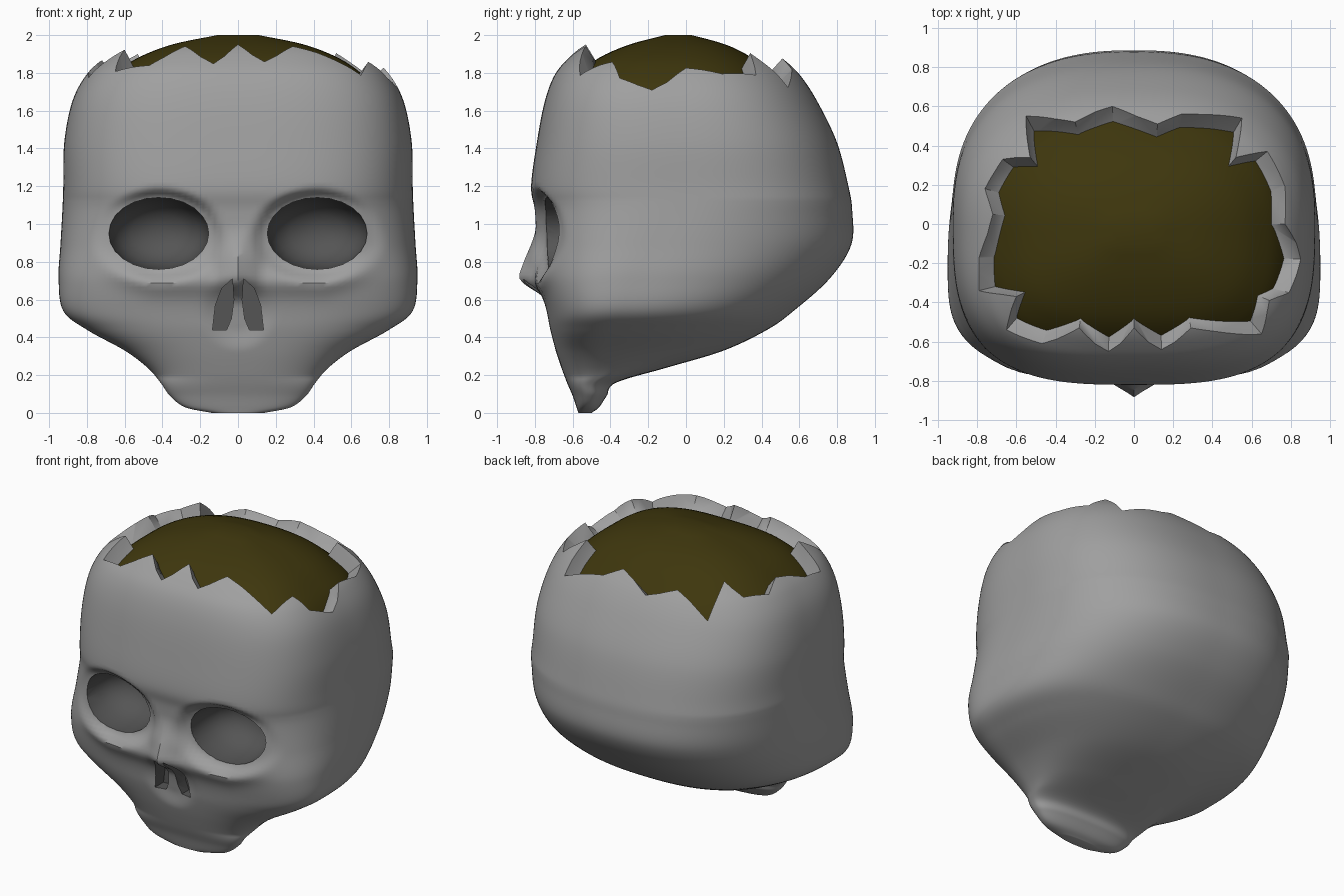
import bpy, bmesh
from math import sin, cos, pi, exp, hypot
from mathutils import Vector
from mathutils.bvhtree import BVHTree

cube = bpy.data.objects.get("Cube")
if cube:
    bpy.data.objects.remove(cube, do_unlink=True)


def material(name, rgb):
    m = bpy.data.materials.new(name)
    m.use_nodes = True
    m.diffuse_color = (*rgb, 1)
    bsdf = m.node_tree.nodes["Principled BSDF"]
    bsdf.inputs["Base Color"].default_value = (*rgb, 1)
    bsdf.inputs["Roughness"].default_value = 0.8
    return m


bone = material("bone grey", (0.35, 0.35, 0.35))
hollow = material("hollow dark grey", (0.09, 0.09, 0.09))
olive = material("dark olive", (0.048, 0.037, 0.004))


def loft(name, rings, mats, index=0, triangulate=False):
    """Closed skin through rings that all have the same point count."""
    bm = bmesh.new()
    loops = [[bm.verts.new(p) for p in ring] for ring in rings]
    n = len(loops[0])
    for a, b in zip(loops, loops[1:]):
        for j in range(n):
            k = (j + 1) % n
            bm.faces.new((a[j], a[k], b[k], b[j]))
    bm.faces.new(loops[0][::-1])
    bm.faces.new(loops[-1])
    bmesh.ops.recalc_face_normals(bm, faces=bm.faces)
    if triangulate:
        bmesh.ops.triangulate(bm, faces=bm.faces)
    for f in bm.faces:
        f.material_index = index
    mesh = bpy.data.meshes.new(name)
    bm.to_mesh(mesh)
    bm.free()
    for m in mats:
        mesh.materials.append(m)
    ob = bpy.data.objects.new(name, mesh)
    bpy.context.collection.objects.link(ob)
    return ob


def activate(ob):
    bpy.ops.object.select_all(action='DESELECT')
    ob.select_set(True)
    bpy.context.view_layer.objects.active = ob


def carve(ob, cutter):
    cutter.hide_render = True
    mod = ob.modifiers.new("carve", 'BOOLEAN')
    mod.operation = 'DIFFERENCE'
    mod.solver = 'EXACT'
    mod.object = cutter
    activate(ob)
    bpy.ops.object.modifier_apply(modifier=mod.name)
    bpy.data.objects.remove(cutter, do_unlink=True)


# Head levels: height, half width, front y, back y
LEVELS = [
    (0, .14, -.57, -.50), (.03, .28, -.58, -.46), (.09, .36, -.60, -.42),
    (.16, .41, -.63, -.37), (.24, .48, -.66, -.10), (.33, .60, -.69, .20),
    (.44, .80, -.72, .43), (.54, .925, -.74, .57), (.71, .95, -.78, .76),
    (.89, .94, -.79, .875), (1.07, .93, -.80, .88), (1.2, .925, -.82, .86),
    (1.43, .92, -.79, .80), (1.64, .88, -.75, .70), (1.78, .81, -.70, .61),
    (1.87, .72, -.63, .52), (1.95, .60, -.53, .42), (2.02, .42, -.37, .28),
    (2.07, .18, -.18, .10)]
SEGMENTS = 192


def smooth_levels(levels, steps):
    """Catmull-Rom curve through the levels."""
    pts = [Vector(l) for l in levels]
    pts = [2 * pts[0] - pts[1]] + pts + [2 * pts[-1] - pts[-2]]
    out = []
    for a, b, c, d in zip(pts, pts[1:], pts[2:], pts[3:]):
        for i in range(steps):
            t = i / steps
            out.append(b + (c - a) * t / 2 + (a - 2.5 * b + 2 * c - d / 2) * t * t
                       + (1.5 * (b - c) + (d - a) / 2) * t ** 3)
    return out + [pts[-2]]


def section(z, w, front, back):
    """Rounded outline: squarer face, rounder back, widest near the cheeks."""
    face = 2.5 + 0.6 * min(1, z / 0.7)
    mid = front + min((back - front) / 2, 0.05 + 0.7 * z)
    ring = []
    for j in range(SEGMENTS):
        c, s = cos(2 * pi * j / SEGMENTS), sin(2 * pi * j / SEGMENTS)
        n, depth = (face, mid - front) if s < 0 else (2.45, back - mid)
        r = (abs(c) ** n + abs(s) ** n) ** (-1 / n)
        ring.append(Vector((w * c * r, mid + depth * s * r, z)))
    return ring


def ease(t):
    t = max(0, min(1, t))
    return t * t * (3 - 2 * t)


EYE_X, EYE_Z, EYE_RX, EYE_RZ = 0.42, 0.95, 0.265, 0.19


def sculpt_face(p):
    """Push front points into brows, eye hollows, cheek ridge and nose."""
    if p.y > -0.3:
        return
    x, z = abs(p.x), p.z
    d = hypot((x - EYE_X) / EYE_RX, (z - EYE_Z) / EYE_RZ)
    reach = 0.45 - 0.15 * ease((z - EYE_Z) / 0.15 + 0.5)
    hollow_depth = 0.055 - 0.035 * ease((x - EYE_X) / EYE_RX)
    move = hollow_depth * ease((1 + reach - d) / reach)
    ridge = 0.69 + 0.25 * max(0, x - 0.45)
    move -= 0.025 * exp(-((z - ridge) / 0.06) ** 2) * ease((0.8 - x) / 0.3)
    lift = ease((1.0 - z) / 0.27) if z > 0.73 else ease((z - 0.57) / 0.16)
    move -= 0.085 * max(0, 1 - x / 0.13) * lift
    move += 0.025 * ease(1.6 - hypot(x / 0.13, (z - 0.53) / 0.13))
    p.y += move


# Skull
rings = [section(*l) for l in smooth_levels(LEVELS, 8)]
for ring in rings:
    for p in ring:
        sculpt_face(p)
skull = loft("skull", rings, [bone, hollow])

# Broken opening: a jagged outline dropped on the crown
JAGS = [
    (-.55, .55), (-.3, .52), (-.11, .6), (.12, .51), (.24, .56), (.55, .54),
    (.52, .34), (.68, .37), (.77, .19), (.77, 0), (.85, -.18), (.79, -.35),
    (.69, -.39), (.65, -.56), (.29, -.53), (.14, -.64), (0, -.53),
    (-.13, -.65), (-.28, -.53), (-.47, -.61), (-.65, -.54), (-.6, -.37),
    (-.79, -.34), (-.79, -.17), (-.72, .05), (-.76, .18), (-.67, .33),
    (-.53, .34)]
tree = BVHTree.FromObject(skull, bpy.context.evaluated_depsgraph_get())
lower, upper = [], []
for x, y in JAGS:
    hit, normal, _, _ = tree.ray_cast(Vector((x, y, 3)), Vector((0, 0, -1)))
    lower.append(hit - normal * 0.12)
    upper.append(hit + normal * 0.12)
floor = [(x * 0.05, y * 0.05, 1.5) for x, y in JAGS]
roof = [(x * 0.05, y * 0.05, 2.5) for x, y in JAGS]
carve(skull, loft("opening_cutter", [floor, lower, upper, roof],
                  [bone, hollow], 0, True))

# Eye sockets and nostrils
SOCKET = [(-1.2, 1), (-.68, 1), (-.58, .94), (-.5, .8), (-.44, .55), (-.41, .2)]
NOSTRIL = [(.085, .66), (.03, .71), (.022, .6), (.035, .5), (.06, .44),
           (.135, .44), (.12, .57)]
for side in (-1, 1):
    bowl = [[(side * EYE_X + EYE_RX * s * cos(2 * pi * i / 24), y,
              EYE_Z + EYE_RZ * s * sin(2 * pi * i / 24)) for i in range(24)]
            for y, s in SOCKET]
    carve(skull, loft("socket_cutter", bowl, [bone, hollow], 1))
    slot = [[(side * x, y, z) for x, z in NOSTRIL] for y in (-1.2, -.62)]
    carve(skull, loft("nostril_cutter", slot, [bone, hollow], 1))

# Brain dome under the broken crown
inset = [(z - .07, w - .07, f + .07, b - .07) for z, w, f, b in LEVELS if z > 1.4]
brain = loft("brain", [section(*l) for l in smooth_levels(inset, 4)], [olive])

for ob in (skull, brain):
    activate(ob)
    bpy.ops.object.shade_smooth_by_angle(angle=0.75)
